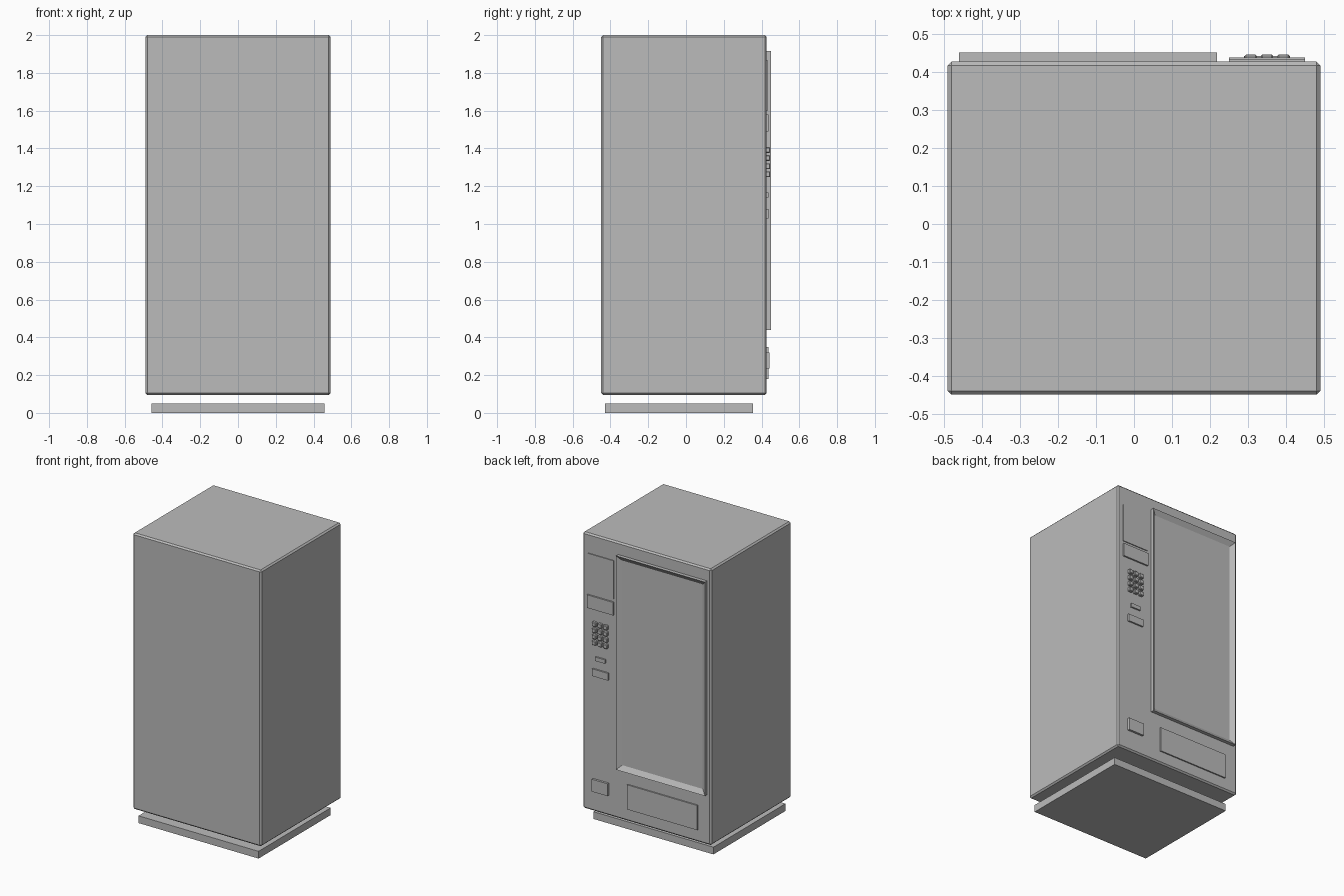
import bpy
import bmesh

old = bpy.data.objects.get("Cube")
if old:
    bpy.data.objects.remove(old, do_unlink=True)

grey = bpy.data.materials.new("plain_grey")
grey.use_nodes = True
grey.diffuse_color = (0.5, 0.5, 0.5, 1)
grey.node_tree.nodes["Principled BSDF"].inputs["Base Color"].default_value = (0.5, 0.5, 0.5, 1)

FACE = 0.427  # plane of the detailed door side


def box(name, x, y, z, chamfer=0):
    """Box from (min, max) ranges, optionally with flat chamfered edges."""
    mesh = bpy.data.meshes.new(name)
    bm = bmesh.new()
    bmesh.ops.create_cube(bm, size=1)
    for v in bm.verts:
        v.co = [r[0] if c < 0 else r[1] for c, r in zip(v.co, (x, y, z))]
    bm.to_mesh(mesh)
    bm.free()
    mesh.materials.append(grey)
    obj = bpy.data.objects.new(name, mesh)
    bpy.context.collection.objects.link(obj)
    if chamfer:
        mod = obj.modifiers.new("chamfer", "BEVEL")
        mod.width = chamfer
        mod.segments = 1
    return obj


def plate(name, x, z, top, chamfer=0):
    """Raised plate seated on the door side."""
    return box(name, x, (FACE - 0.005, top), z, chamfer)


# Cabinet and separate floor plinth
box("cabinet", (-0.49, 0.49), (-0.449, FACE), (0.095, 2.0), 0.01)
box("plinth", (-0.458, 0.458), (-0.43, 0.355), (0, 0.05))

# Window frame: inset the outer face of a slab and push the pane back
frame = plate("window_frame", (-0.46, 0.218), (0.44, 1.915), 0.451)
bm = bmesh.new()
bm.from_mesh(frame.data)
bm.normal_update()
pane = max(bm.faces, key=lambda f: f.calc_center_median().y)
bmesh.ops.inset_region(bm, faces=[pane], thickness=0.045)
for v in pane.verts:
    v.co.y = FACE + 0.002
    # a sharp step needs its own rim, so the wall is kept straight
bm.to_mesh(frame.data)
bm.free()

# Control column
plate("display_panel", (0.25, 0.45), (1.6, 1.865), 0.433)
plate("note_panel", (0.25, 0.45), (1.49, 1.58), 0.438)
plate("coin_slot", (0.313, 0.387), (1.14, 1.167), 0.438)
plate("card_slot", (0.29, 0.41), (1.03, 1.08), 0.438)
plate("coin_return", (0.29, 0.41), (0.235, 0.32), 0.442)

# Keypad
for row in range(4):
    for col in range(3):
        x = 0.307 + col * 0.043
        z = 1.263 + row * 0.043
        plate(f"key_{row + 1}_{col + 1}", (x - 0.016, x + 0.016),
              (z - 0.015, z + 0.015), 0.446, 0.004)

# Delivery flap
plate("delivery_flap", (-0.39, 0.145), (0.18, 0.35), 0.436)
